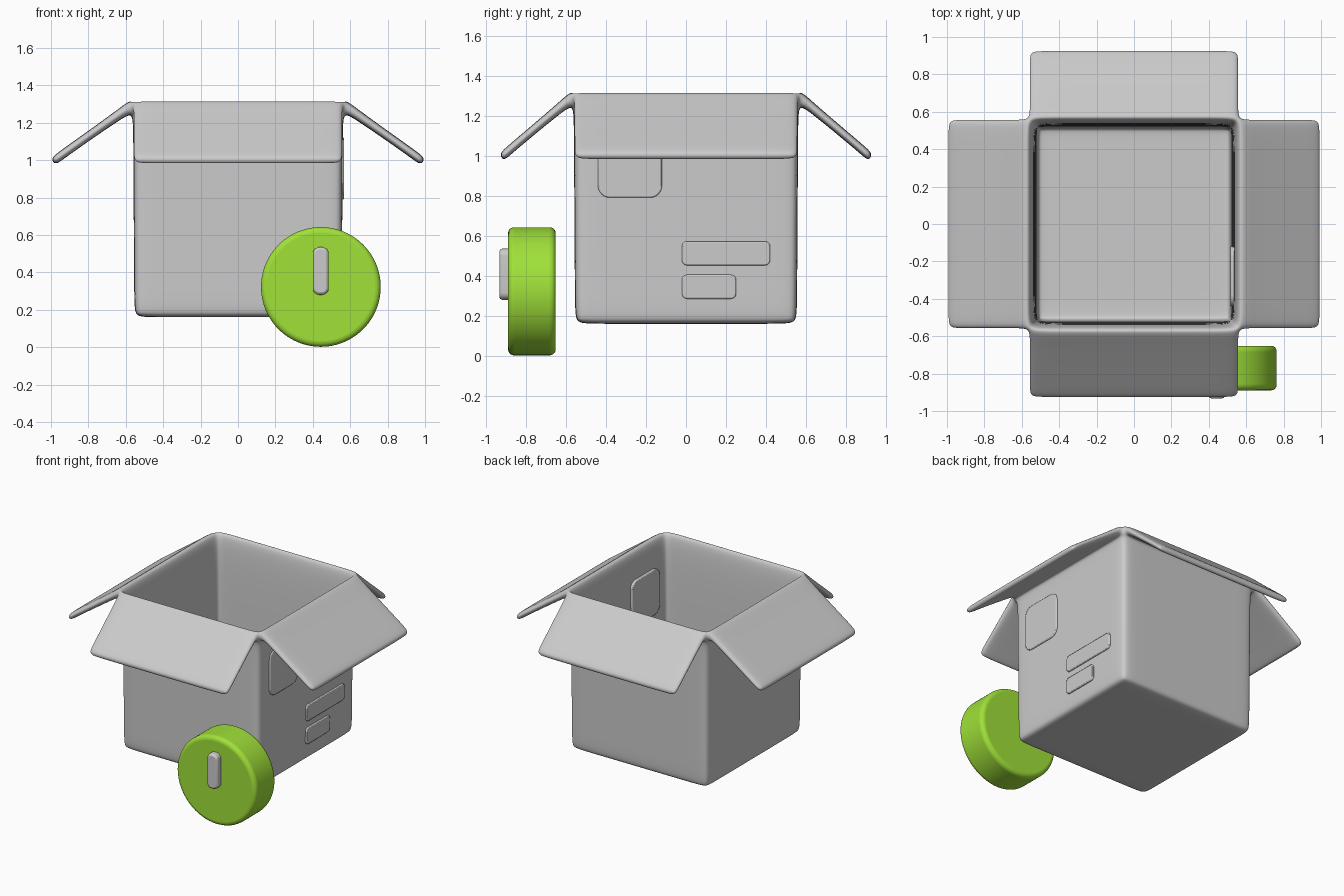
import bpy, bmesh
from mathutils import Vector, Matrix

if "Cube" in bpy.data.objects:
    bpy.data.objects.remove(bpy.data.objects["Cube"])


def make_object(name, bm, smooth_angle=None):
    bmesh.ops.recalc_face_normals(bm, faces=bm.faces)
    mesh = bpy.data.meshes.new(name)
    bm.to_mesh(mesh)
    bm.free()
    ob = bpy.data.objects.new(name, mesh)
    bpy.context.collection.objects.link(ob)
    if smooth_angle is None:
        mesh.polygons.foreach_set("use_smooth", [True] * len(mesh.polygons))
    else:
        bpy.ops.object.select_all(action='DESELECT')
        ob.select_set(True)
        bpy.context.view_layer.objects.active = ob
        bpy.ops.object.shade_smooth_by_angle(angle=smooth_angle)
    return ob


def add_bevel(ob, width, segments):
    mod = ob.modifiers.new("soft_edges", 'BEVEL')
    mod.width = width
    mod.segments = segments
    mod.limit_method = 'ANGLE'
    mod.angle_limit = 0.8


def rounded_plate(name, lo, hi, axis, radius, edge):
    """Block between two corners, with its edges along one axis rounded."""
    lo, hi = Vector(lo), Vector(hi)
    bm = bmesh.new()
    bmesh.ops.create_cube(bm, size=1)
    for v in bm.verts:
        v.co = Vector([lo[i] + (v.co[i] + 0.5) * (hi[i] - lo[i]) for i in range(3)])
    along = [e for e in bm.edges
             if abs((e.verts[0].co - e.verts[1].co).normalized()[axis]) > 0.9]
    bmesh.ops.bevel(bm, geom=along, offset=radius, segments=6, profile=0.5,
                    affect='EDGES')
    ob = make_object(name, bm, 0.6)
    add_bevel(ob, edge, 2)
    return ob


# Open box: profile of one wall and flap, as (inner r, z, outer r, z)
WALL = [(.515, .20, .553, .16), (.518, .27, .555, .24), (.530, 1.24, .560, 1.16),
        (.565, 1.335, .562, 1.255)]
FLAP = [(.620, 1.285, .620, 1.225), (.950, 1.05, .930, 1.010),
        (1.005, 1.010, .977, .970)]
SUPPORT, FLAP_HALF = .46, .56

bm = bmesh.new()
pairs, quads = {}, []


def pair(inner, outer):
    key = tuple(round(c, 3) + 0.0 for c in inner)
    if key not in pairs:
        pairs[key] = (bm.verts.new(inner), bm.verts.new(outer))
    return pairs[key]


def add_grid(rows):
    for a, b in zip(rows, rows[1:]):
        for i in range(len(a) - 1):
            quads.append((a[i], a[i + 1], b[i + 1], b[i]))


def steps(w):
    return (-w, -SUPPORT, SUPPORT, w)


# floor
ri, zi, ro, zo = WALL[0]
add_grid([[pair((xi, yi, zi), (xo, yo, zo)) for xi, xo in zip(steps(ri), steps(ro))]
          for yi, yo in zip(steps(ri), steps(ro))])

# four walls, each with a folded-out flap
for side in range(4):
    cs, sn = ((1, 0), (0, 1), (-1, 0), (0, -1))[side]
    reach = 0.84 if side % 2 else 1.0
    rows = []
    for n, (ri, zi, ro, zo) in enumerate(WALL + FLAP):
        wi, wo = ri, ro
        if n >= len(WALL):
            wi = wo = FLAP_HALF
            ri, ro = .57 + (ri - .57) * reach, .57 + (ro - .57) * reach
        rows.append([pair((ri * cs - a * sn, ri * sn + a * cs, zi),
                          (ro * cs - b * sn, ro * sn + b * cs, zo))
                     for a, b in zip(steps(wi), steps(wo))])
    add_grid(rows)

# both skins, then the rim that joins them
partner = dict(pairs.values())
for q in quads:
    bm.faces.new([p[0] for p in q])
rim = [e for e in bm.edges if len(e.link_faces) == 1]
for q in quads:
    bm.faces.new([p[1] for p in reversed(q)])
for e in rim:
    a, b = e.verts
    bm.faces.new((a, b, partner[b], partner[a]))
box = make_object("open_box", bm)
sub = box.modifiers.new("smooth", 'SUBSURF')
sub.levels = sub.render_levels = 4

# Labels on the right wall
rounded_plate("large_label", (.515, -.44, .79), (.568, -.12, 1.12), 0, .06, .006)
rounded_plate("long_label", (.535, -.02, .452), (.567, .42, .572), 0, .025, .006)
rounded_plate("short_label", (.535, -.02, .285), (.567, .25, .405), 0, .025, .006)

# Round badge in front of the box
bm = bmesh.new()
bmesh.ops.create_cone(bm, cap_ends=True, segments=96, radius1=.32, radius2=.32,
                      depth=.238,
                      matrix=Matrix.Translation((.443, -.77, .322))
                      @ Matrix.Rotation(1.5707963, 4, 'X'))
badge = make_object("round_badge", bm, 0.6)
add_bevel(badge, .03, 5)
green = bpy.data.materials.new("green")
green.diffuse_color = (.35, .75, .04, 1)
green.use_nodes = True
green.node_tree.nodes["Principled BSDF"].inputs["Base Color"].default_value = green.diffuse_color
badge.data.materials.append(green)

# Upright bar on the badge
rounded_plate("badge_bar", (.40, -.933, .28), (.485, -.87, .535), 1, .036, .014)
